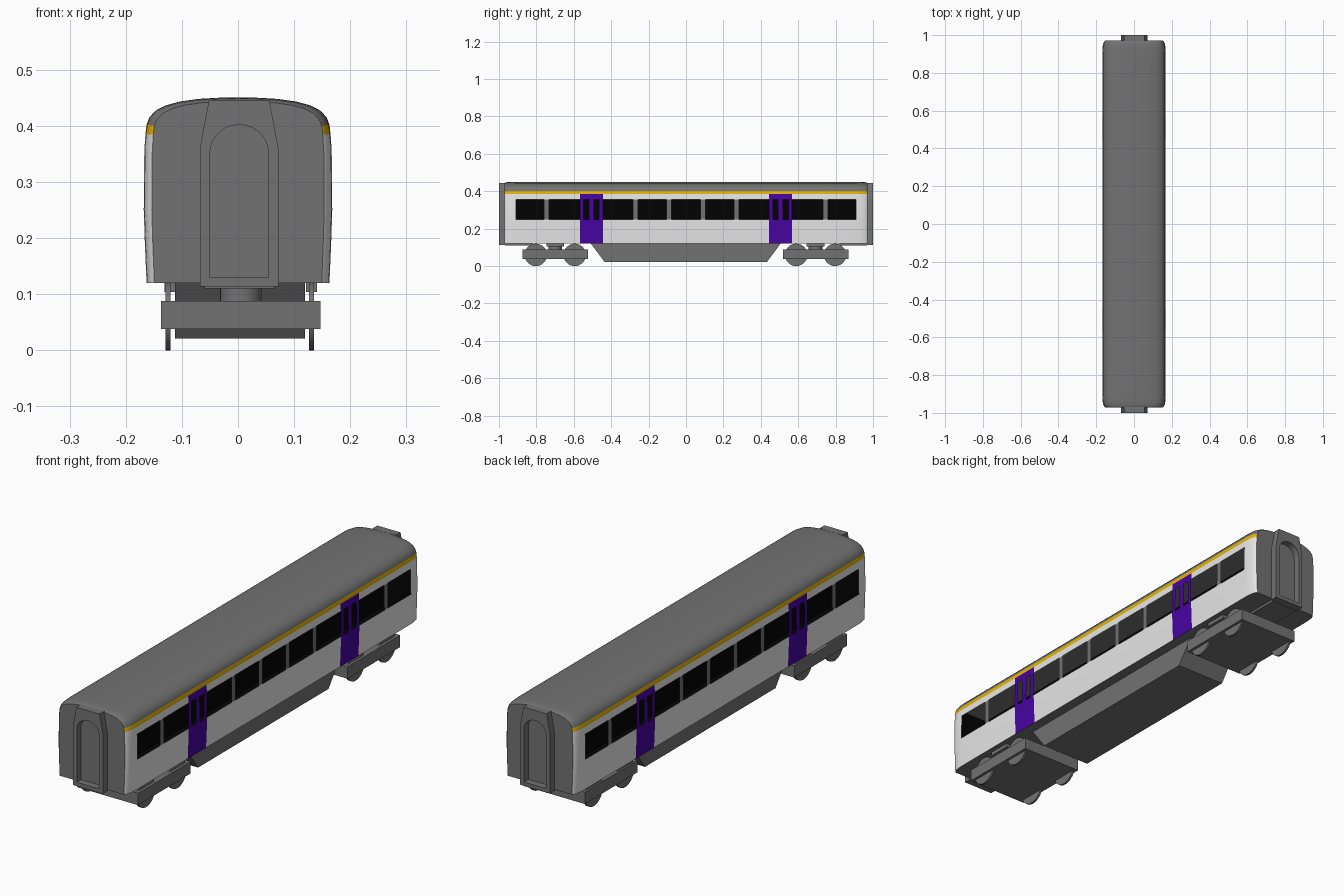
import bpy, bmesh, math

if "Cube" in bpy.data.objects:
    bpy.data.objects.remove(bpy.data.objects["Cube"])


def material(name, rgb):
    m = bpy.data.materials.new(name)
    m.diffuse_color = (*rgb, 1)
    m.use_nodes = True
    m.node_tree.nodes["Principled BSDF"].inputs["Base Color"].default_value = m.diffuse_color
    return m


GREY, WHITE, YELLOW, PURPLE, BLACK = range(5)
MATS = [material("dark grey", (0.17, 0.17, 0.17)),
        material("off white", (0.82, 0.82, 0.82)),
        material("yellow", (0.78, 0.46, 0.001)),
        material("purple", (0.065, 0.001, 0.36)),
        material("window black", (0.0008, 0.0008, 0.0008))]


def finish(name, bm, mats, smooth=True):
    me = bpy.data.meshes.new(name)
    bm.to_mesh(me)
    bm.free()
    ob = bpy.data.objects.new(name, me)
    bpy.context.collection.objects.link(ob)
    for m in mats:
        me.materials.append(m)
    if smooth:
        bpy.ops.object.select_all(action='DESELECT')
        ob.select_set(True)
        bpy.context.view_layer.objects.active = ob
        bpy.ops.object.shade_smooth_by_angle(angle=math.radians(28))
    return ob


def box(name, x, y, z, slope=0.0, mat=GREY):
    """Box from ranges; slope shortens the bottom along y."""
    bm = bmesh.new()
    bmesh.ops.create_cube(bm, size=1)
    for v in bm.verts:
        low = v.co.z < 0
        inset = slope * (1 if v.co.y < 0 else -1) if low else 0
        v.co = (x[v.co.x > 0], y[v.co.y > 0] + inset, z[v.co.z > 0])
    return finish(name, bm, [MATS[mat]], smooth=False)


def cylinder(name, radius, depth, loc, along_x=False):
    bm = bmesh.new()
    bmesh.ops.create_cone(bm, cap_ends=True, segments=28, radius1=radius,
                          radius2=radius, depth=depth)
    ob = finish(name, bm, [MATS[GREY]])
    ob.location = loc
    if along_x:
        ob.rotation_euler.y = math.pi / 2
    return ob


# --- body shell: half cross-section lofted along y ---
half = [(0.163, 0.12), (0.166, 0.19), (0.168, 0.25), (0.167, 0.355),
        (0.165, 0.385), (0.163, 0.402), (0.158, 0.415), (0.147, 0.427),
        (0.130, 0.436), (0.105, 0.443), (0.070, 0.448), (0.035, 0.450)]
section = half + [(0, 0.4505)] + [(-x, z) for x, z in reversed(half)]
n = len(section)

# window and door spans along y, mirrored front to back
DOOR = (0.445, 0.567)
panes = [(0.0, 0.077), (0.103, 0.257), (0.283, 0.445),
         (0.465, 0.493), (0.519, 0.547),
         (0.567, 0.732), (0.758, 0.908)]
# end taper: y -> (width scale, roof drop)
taper = {0.935: (0.992, 0.0005), 0.955: (0.97, 0.002), 0.965: (0.945, 0.004), 0.971: (0.915, 0.007)}
cuts = sorted({v for p in panes + [DOOR] for v in p} | set(taper))
stations = [-c for c in reversed(cuts) if c > 0] + cuts


def within(y, spans):
    return any(a < abs(y) < b for a, b in spans)


bm = bmesh.new()
rings = []
for y in stations:
    s, drop = taper.get(abs(y), (1, 0))
    rings.append([bm.verts.new((x * s, y, z - drop * max(0, z - 0.38) / 0.07))
                  for x, z in section])
glass = []
for j in range(len(stations) - 1):
    mid = (stations[j] + stations[j + 1]) / 2
    for k in range(n):
        f = bm.faces.new((rings[j][k], rings[j + 1][k],
                          rings[j + 1][(k + 1) % n], rings[j][(k + 1) % n]))
        row = min(k, n - 2 - k)          # same rule on both sides
        if k == n - 1 or row > 4:
            f.material_index = GREY      # floor and roof
        elif row == 4:
            f.material_index = YELLOW
        elif row == 2 and within(mid, panes):
            glass.append(f)
        elif within(mid, [DOOR]):
            f.material_index = PURPLE
        elif row == 2 and abs(mid) < 0.908:
            f.material_index = GREY      # pillars between windows
        else:
            f.material_index = WHITE
for ring in (rings[0], rings[-1]):
    bm.faces.new(ring).material_index = GREY
bmesh.ops.recalc_face_normals(bm, faces=bm.faces)
bmesh.ops.delete(bm, geom=glass, context='FACES_ONLY')   # open windows
finish("carriage_body", bm, MATS)

# --- dark interior seen through the windows ---
box("interior_floor", (-0.158, 0.158), (-0.95, 0.95), (0.123, 0.14), mat=BLACK)
box("interior_partition", (-0.01, 0.01), (-0.95, 0.95), (0.14, 0.40), mat=BLACK)
box("interior_ceiling", (-0.155, 0.155), (-0.95, 0.95), (0.40, 0.405))
for end, sy in (("front", -1), ("rear", 1)):
    box(end + "_interior_wall", (-0.155, 0.155), sorted((sy * 0.94, sy * 0.95)), (0.14, 0.40), mat=BLACK)


# --- gangway frames with an arched opening on both ends ---
def gangway(name, y):
    cu = bpy.data.curves.new(name, 'CURVE')
    cu.dimensions = '2D'
    cu.fill_mode = 'BOTH'
    cu.extrude = 0.016
    outer = [(-0.07, 0.114), (0.07, 0.114), (0.07, 0.36), (0.054, 0.445), (-0.054, 0.445), (-0.07, 0.36)]
    arch = [(-0.052, 0.13), (0.052, 0.13)]
    arch += [(0.052 * math.cos(math.pi * i / 14), 0.352 + 0.05 * math.sin(math.pi * i / 14))
             for i in range(15)]
    for pts in (outer, arch):
        sp = cu.splines.new('POLY')
        sp.points.add(len(pts) - 1)
        for p, (px, pz) in zip(sp.points, pts):
            p.co = (px, pz, 0, 1)
        sp.use_cyclic_u = True
    cu.materials.append(MATS[GREY])
    ob = bpy.data.objects.new(name, cu)
    bpy.context.collection.objects.link(ob)
    ob.location = (0.002, y, 0)
    ob.rotation_euler.x = math.pi / 2
    bpy.ops.object.select_all(action='DESELECT')
    ob.select_set(True)
    bpy.context.view_layer.objects.active = ob
    bpy.ops.object.convert(target='MESH')
    bpy.ops.object.shade_flat()


for end, sy in (("front", -1), ("rear", 1)):
    gangway(end + "_gangway", sy * 0.984)
    # coupler mount under the floor
    box(end + "_coupler_mount", (-0.06, 0.065), sorted((sy * 0.82, sy * 0.968)), (0.110, 0.121))

    # --- bogie: frame, pivot, side bearers and wheels ---
    cy, cx = sy * 0.696 - 0.003, 0.005
    box(end + "_bogie_frame", (cx - 0.142, cx + 0.142), (cy - 0.175, cy + 0.175), (0.038, 0.088))
    cylinder(end + "_bogie_pivot", 0.037, 0.036, (cx, cy, 0.104))
    for side, sx in (("left", -1), ("right", 1)):
        bx = cx + sx * 0.126
        box(f"{end}_{side}_bearer", (bx - 0.01, bx + 0.01), (cy - 0.048, cy + 0.048), (0.104, 0.121))
        for i, dy in enumerate((-0.104, 0.104)):
            cylinder(f"{end}_{side}_wheel_{i + 1}", 0.06, 0.009,
                     (cx - 0.002 + sx * 0.128, cy + dy, 0.06), along_x=True)

# --- underfloor equipment case with sloped ends ---
box("underfloor_case", (-0.112, 0.119), (-0.51, 0.507), (0.021, 0.122), slope=0.075)
